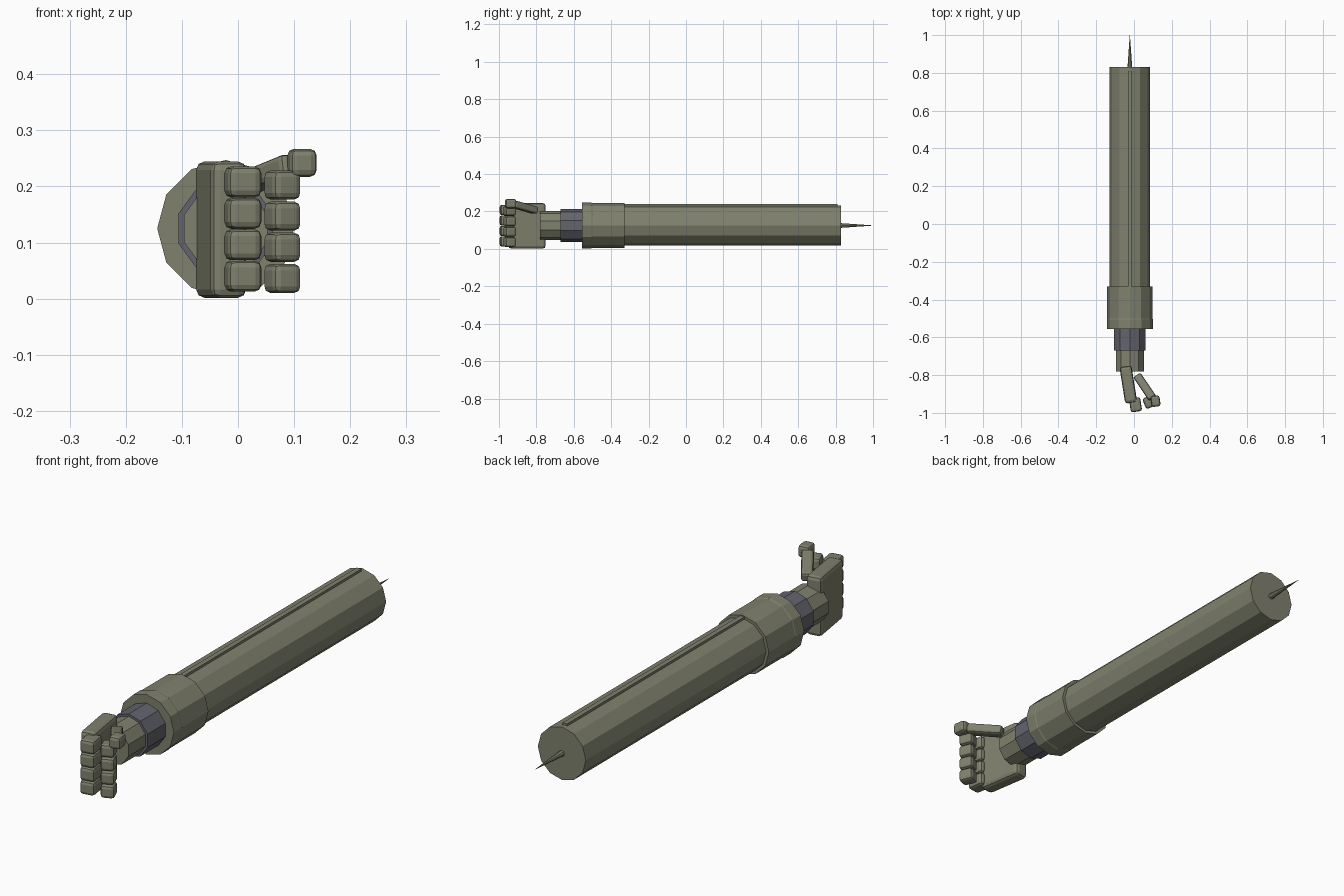
import bpy, bmesh, math
from mathutils import Matrix, Vector

if "Cube" in bpy.data.objects:
    bpy.data.objects.remove(bpy.data.objects["Cube"])


def material(name, rgb):
    m = bpy.data.materials.new(name)
    m.diffuse_color = (*rgb, 1)
    m.use_nodes = True
    m.node_tree.nodes["Principled BSDF"].inputs["Base Color"].default_value = m.diffuse_color
    return m


OLIVE = material("olive", (0.215, 0.22, 0.155))
SLATE = material("slate grey", (0.125, 0.127, 0.155))
AX, AZ = -0.022, 0.125  # long axis of the arm


def finish(name, bm, mat):
    bmesh.ops.recalc_face_normals(bm, faces=bm.faces)
    me = bpy.data.meshes.new(name)
    bm.to_mesh(me)
    bm.free()
    me.materials.append(mat)
    ob = bpy.data.objects.new(name, me)
    bpy.context.collection.objects.link(ob)
    return ob


def lathe(name, sides, profile, mat, start=90):
    """Faceted body along y from (y, radius) pairs, closed at both ends."""
    bm = bmesh.new()
    rings = []
    for y, r in profile:
        ring = []
        for i in range(sides):
            a = math.radians(start) + math.tau * i / sides
            ring.append(bm.verts.new((AX + r * math.cos(a), y, AZ + r * math.sin(a))))
        rings.append(ring)
    for a, b in zip(rings, rings[1:]):
        for i in range(sides):
            j = (i + 1) % sides
            bm.faces.new((a[i], a[j], b[j], b[i]))
    bm.faces.new(rings[0])
    bm.faces.new(rings[-1])
    return finish(name, bm, mat)


def block(name, centre, size, yaw=0, pitch=0, bevel=0.0, mat=OLIVE):
    """Rounded box turned about z (yaw) after tilting about x (pitch)."""
    bm = bmesh.new()
    bmesh.ops.create_cube(bm, size=1)
    bmesh.ops.scale(bm, vec=Vector(size), verts=bm.verts)
    if bevel:
        bmesh.ops.bevel(bm, geom=bm.edges[:], offset=bevel, segments=2,
                        profile=0.5, affect='EDGES')
    turn = Matrix.Rotation(math.radians(yaw), 4, 'Z') @ Matrix.Rotation(math.radians(pitch), 4, 'X')
    bmesh.ops.transform(bm, matrix=Matrix.Translation(centre) @ turn, verts=bm.verts)
    return finish(name, bm, mat)


# Arm: long barrel, wider collar, wrist joint and rear spike
lathe("barrel", 12, [(-0.40, 0.108), (0.83, 0.108)], OLIVE)
lathe("collar", 12, [(-0.555, 0.122), (-0.505, 0.122), (-0.50, 0.12), (-0.33, 0.12)], OLIVE)
lathe("wrist_ring", 10, [(-0.67, 0.088), (-0.54, 0.088)], SLATE)
lathe("wrist", 10, [(-0.78, 0.078), (-0.66, 0.078)], OLIVE)
lathe("spike", 8, [(0.82, 0.013), (0.88, 0.009), (1.0, 0.0006)], OLIVE)

# Raised rail along the top of the barrel
block("top_rail", (AX, 0.235, 0.229), (0.02, 1.15, 0.022))

# Palm
block("palm", (-0.030, -0.850, 0.123), (0.064, 0.196, 0.243), yaw=9, bevel=0.015)

# Four curled fingers, two joints each
for i in range(4):
    block(f"finger_base_{i + 1}", (0.008, -0.957, 0.040 + 0.056 * i),
          (0.060, 0.074, 0.055), yaw=9, bevel=0.012)
    block(f"finger_tip_{i + 1}", (0.079, -0.943, 0.036 + 0.0555 * i),
          (0.054, 0.060, 0.052), yaw=22, bevel=0.012)

# Thumb
block("thumb_base", (0.057, -0.862, 0.222), (0.046, 0.150, 0.040), yaw=34, pitch=-13, bevel=0.010)
block("thumb_tip", (0.114, -0.938, 0.242), (0.048, 0.058, 0.050), yaw=8, bevel=0.012)
